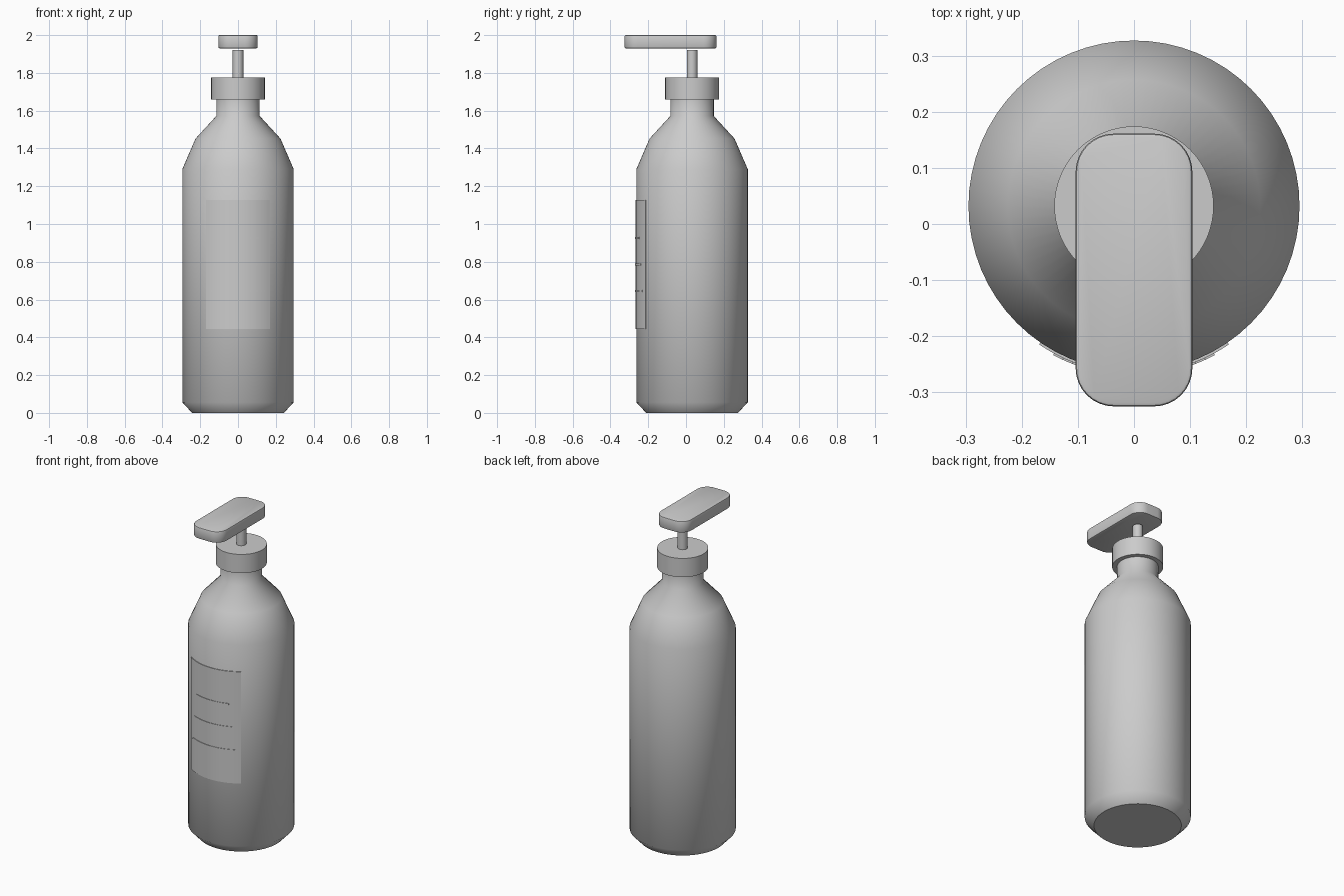
import bpy, bmesh
from math import sin, cos, pi, asin, radians

if "Cube" in bpy.data.objects:
    bpy.data.objects.remove(bpy.data.objects["Cube"])

CY = 0.032      # bottle axis position in y
SEG = 64


def finish(name, bm, angle=40):
    bmesh.ops.recalc_face_normals(bm, faces=bm.faces)
    me = bpy.data.meshes.new(name)
    bm.to_mesh(me)
    bm.free()
    ob = bpy.data.objects.new(name, me)
    bpy.context.collection.objects.link(ob)
    bpy.ops.object.select_all(action='DESELECT')
    ob.select_set(True)
    bpy.context.view_layer.objects.active = ob
    bpy.ops.object.shade_smooth_by_angle(angle=radians(angle))
    return ob


def bridge(bm, rings):
    """Join a stack of closed vertex rings and cap both ends."""
    for a, b in zip(rings, rings[1:]):
        n = len(a)
        for i in range(n):
            bm.faces.new((a[i], a[(i + 1) % n], b[(i + 1) % n], b[i]))
    bm.faces.new(rings[0])
    bm.faces.new(rings[-1])


def lathe(name, profile, seg=SEG, angle=40):
    bm = bmesh.new()
    rings = [[bm.verts.new((r * cos(2 * pi * i / seg), CY + r * sin(2 * pi * i / seg), z))
              for i in range(seg)] for r, z in profile]
    bridge(bm, rings)
    return finish(name, bm, angle)


def curved_panel(name, half_width, z0, z1, r0, r1, steps=24):
    """Thin slab wrapped round the front of the bottle."""
    bm = bmesh.new()
    a = asin(half_width / r1)
    rings = []
    for i in range(steps + 1):
        t = -a + 2 * a * i / steps
        rings.append([bm.verts.new((r * sin(t), CY - r * cos(t), z))
                      for r, z in ((r0, z0), (r1, z0), (r1, z1), (r0, z1))])
    bridge(bm, rings)
    return finish(name, bm)


def rounded_outline(hx, y0, y1, rad, steps=8):
    pts = []
    corners = ((hx - rad, y1 - rad), (-hx + rad, y1 - rad),
               (-hx + rad, y0 + rad), (hx - rad, y0 + rad))
    for k, (cx, cy) in enumerate(corners):
        for i in range(steps + 1):
            t = pi / 2 * (k + i / steps)
            pts.append((cx + rad * cos(t), cy + rad * sin(t)))
    return pts


# Bottle body with chamfered foot, sloped shoulder and neck
lathe("bottle", [(0.243, 0), (0.295, 0.056), (0.295, 1.29), (0.225, 1.452),
                 (0.115, 1.572), (0.115, 1.67)], angle=45)

# Collar and pump stem
lathe("collar", [(0.142, 1.66), (0.142, 1.775)])
lathe("pump_stem", [(0.028, 1.76), (0.028, 1.92)], seg=32)

# Pump head: rounded slab with softened rims
bm = bmesh.new()
b = 0.006
rings = []
for inset, z in ((b, 1.93), (b * 0.3, 1.93 + b * 0.3), (0, 1.93 + b),
                 (0, 2 - b), (b * 0.3, 2 - b * 0.3), (b, 2.0)):
    outline = rounded_outline(0.104 - inset, -0.325 + inset, 0.161 - inset, 0.068 - inset)
    rings.append([bm.verts.new((x, y, z)) for x, y in outline])
bridge(bm, rings)
finish("pump_head", bm)

# Front label and its three raised rules
curved_panel("label", 0.169, 0.443, 1.128, 0.290, 0.299)
for i, (z, w) in enumerate(((0.926, 0.111), (0.785, 0.128), (0.645, 0.144))):
    curved_panel(f"label_line_{i + 1}", w, z - 0.005, z + 0.005, 0.296, 0.302)
